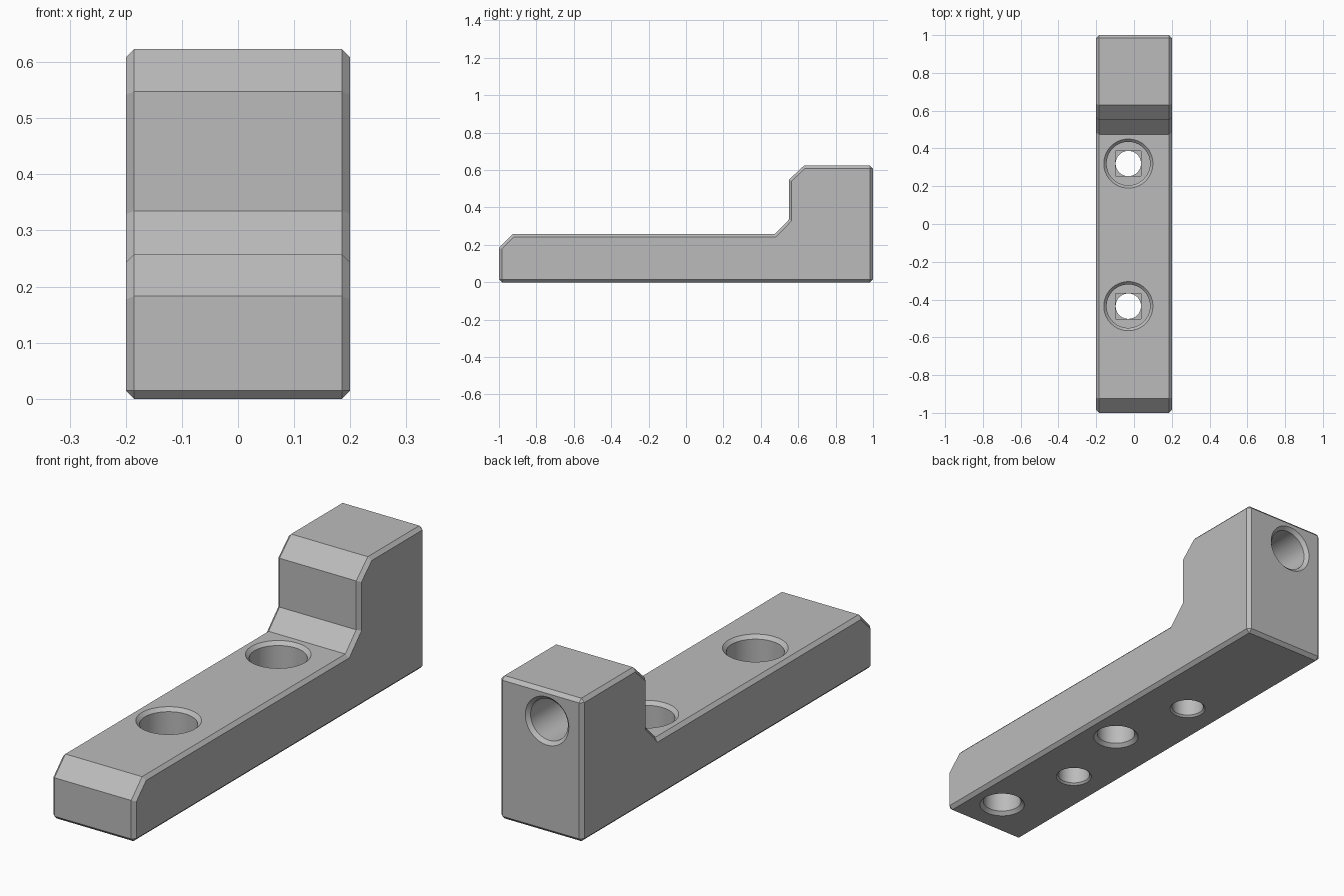
import bpy, bmesh, math
from mathutils import Matrix, Vector

cube = bpy.data.objects.get("Cube")
if cube:
    bpy.data.objects.remove(cube, do_unlink=True)

HALF_W, TOP, BASE = 0.2, 0.623, 0.258
CHAMFER = 0.015
HOLE_X = -0.03

grey = bpy.data.materials.new("mid grey")
grey.use_nodes = True
colour = (0.5, 0.5, 0.5, 1)
grey.diffuse_color = colour
grey.node_tree.nodes["Principled BSDF"].inputs["Base Color"].default_value = colour


def make_object(name, bm):
    bmesh.ops.recalc_face_normals(bm, faces=bm.faces)
    mesh = bpy.data.meshes.new(name)
    bm.to_mesh(mesh)
    bm.free()
    mesh.materials.append(grey)
    obj = bpy.data.objects.new(name, mesh)
    bpy.context.collection.objects.link(obj)
    return obj


# L-shaped bracket body: side profile (y, z) extruded across the width
profile = [(-1, 0), (1, 0), (1, TOP), (0.63, TOP), (0.55, 0.548),
           (0.55, 0.335), (0.475, BASE), (-0.925, BASE), (-1, 0.183)]
bm = bmesh.new()
side = bm.faces.new([bm.verts.new((-HALF_W, y, z)) for y, z in profile])
ext = bmesh.ops.extrude_face_region(bm, geom=[side])
bmesh.ops.translate(bm, vec=(2 * HALF_W, 0, 0),
                    verts=[v for v in ext["geom"] if isinstance(v, bmesh.types.BMVert)])


def is_chamfered(edge):
    a, b = (v.co for v in edge.verts)
    outline = abs(a.x - b.x) < 1e-4
    back_top = a.y > 0.99 and a.z > 0.6
    return outline or a.z < 1e-4 or back_top


bmesh.ops.bevel(bm, geom=[e for e in bm.edges if is_chamfered(e)], offset=CHAMFER,
                offset_type='OFFSET', segments=1, affect='EDGES')
body = make_object("bracket_body", bm)


def lathe(name, points, place):
    """Closed turned solid from (radius, height) points."""
    bm = bmesh.new()
    points = [(0, points[0][1])] + points + [(0, points[-1][1])]
    verts = [bm.verts.new((r, 0, h)) for r, h in points]
    edges = [bm.edges.new(pair) for pair in zip(verts, verts[1:])]
    bmesh.ops.spin(bm, geom=verts + edges, axis=(0, 0, 1), cent=(0, 0, 0),
                   angle=math.tau, steps=64)
    bmesh.ops.remove_doubles(bm, verts=bm.verts, dist=1e-5)
    bmesh.ops.transform(bm, matrix=place, verts=bm.verts)
    return make_object(name, bm)


def blind_hole(name, radius, depth, place):
    """Chamfered pocket opening at the origin and running along +z."""
    over = 0.02
    return lathe(name, [(radius + CHAMFER + over, -over), (radius, CHAMFER),
                        (radius, depth)], place)


cutters = []
floor = BASE - 0.165
for y in (0.32, -0.435):
    # Counterbored screw hole with a shallow square relief in its floor
    place = Matrix.Translation((HOLE_X, y, 0))
    cutters.append(lathe("screw_hole_cutter", [
        (0.095, -0.02), (0.067, 0.008), (0.067, floor), (0.115, floor),
        (0.115, BASE - CHAMFER), (0.15, BASE + 0.02)], place))
    bm = bmesh.new()
    bmesh.ops.create_cube(bm, size=1, matrix=Matrix.Translation((HOLE_X, y, floor))
                          @ Matrix.Diagonal((0.134, 0.134, 0.02, 1)))
    cutters.append(make_object("relief_cutter", bm))

for y in (-0.06, -0.815):
    # Blind insert hole in the underside
    cutters.append(blind_hole("underside_hole_cutter", 0.08, 0.2,
                              Matrix.Translation((0.05, y, 0))))

# Blind hole in the back of the upright
cutters.append(blind_hole("back_hole_cutter", 0.09, 0.3,
                          Matrix.Translation((HOLE_X, 1, 0.488))
                          @ Matrix.Rotation(math.radians(90), 4, 'X')))

bpy.ops.object.select_all(action='DESELECT')
body.select_set(True)
bpy.context.view_layer.objects.active = body
for cutter in cutters:
    cutter.hide_render = True
    cut = body.modifiers.new("cut", 'BOOLEAN')
    cut.operation, cut.solver, cut.object = 'DIFFERENCE', 'EXACT', cutter
    bpy.ops.object.modifier_apply(modifier=cut.name)
    bpy.data.objects.remove(cutter, do_unlink=True)

bpy.ops.object.shade_smooth_by_angle(angle=math.radians(25))
